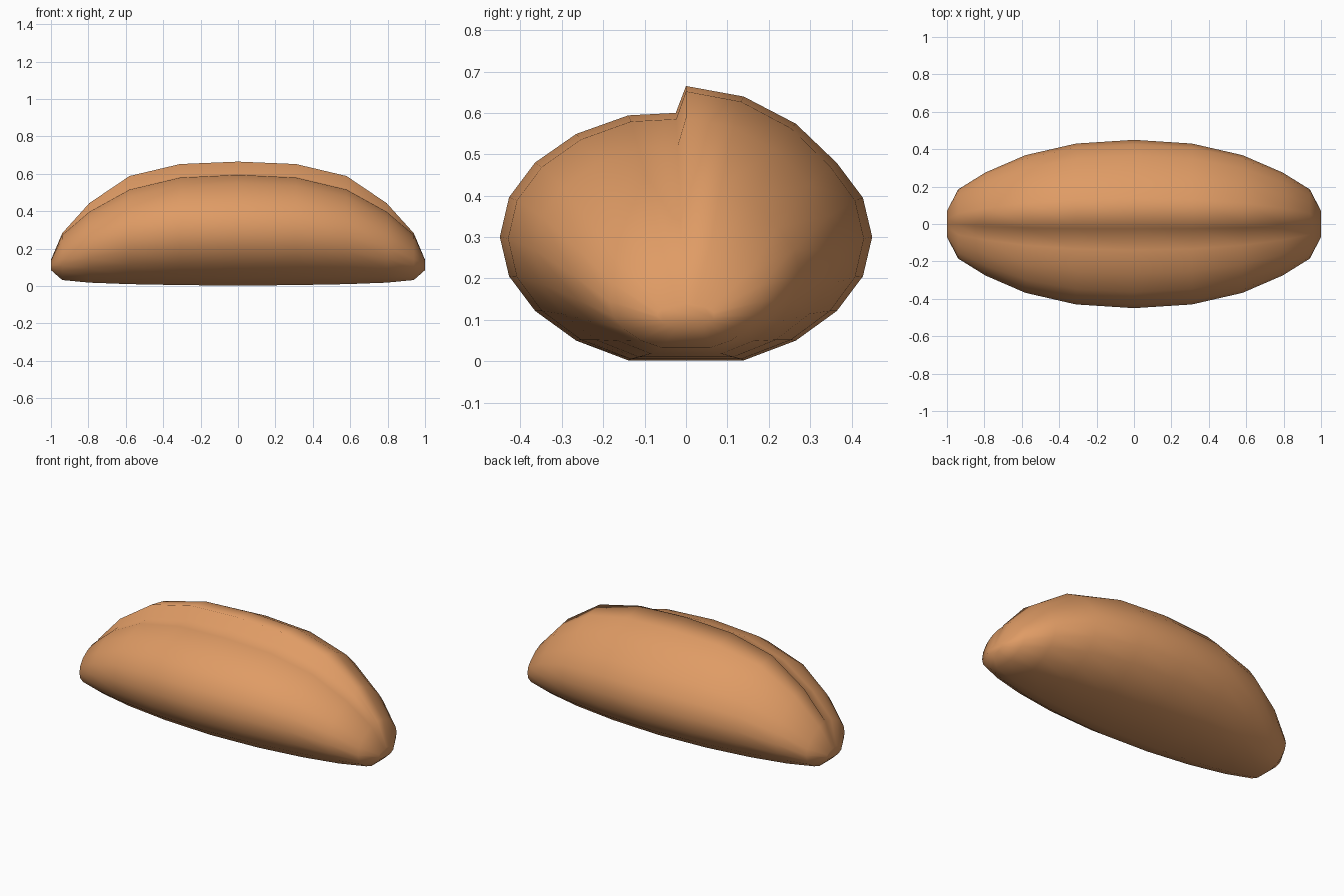
import bpy, bmesh

cube = bpy.data.objects.get("Cube")
if cube:
    bpy.data.objects.remove(cube, do_unlink=True)

crust = bpy.data.materials.new("golden_crust")
crust.use_nodes = True
colour = (0.74, 0.33, 0.13, 1)
crust.diffuse_color = colour
shader = crust.node_tree.nodes["Principled BSDF"]
shader.inputs["Base Color"].default_value = colour
shader.inputs["Roughness"].default_value = 0.8

# Loaf stations: x, half width, bottom, top of the front lobe, top of the back lobe
half = [(0, .45, .002, .60, .665), (.31, .43, .005, .585, .652), (.58, .368, .01, .52, .588),
        (.795, .275, .018, .40, .443), (.94, .185, .032, .275, .282), (1, .07, .085, .138, .14)]
stations = [(-x, *rest) for x, *rest in half[:0:-1]] + half

# Cross-section as (width fraction, height fraction)
lower = [(.31, 0), (.59, .16), (.81, .4), (.95, .68), (1, 1)]
back = [(.95, .26), (.81, .49), (.59, .75), (.31, .93), (0, 1)]
front = [(-.055, 1), (-.31, .98), (-.59, .83), (-.81, .6), (-.95, .32)]


def cross_section(x, w, bottom, front_top, back_top):
    mid = bottom + .45 * (back_top - bottom)
    low = [(u * w, bottom + f * (mid - bottom)) for u, f in lower]
    high_back = [(u * w, mid + f * (back_top - mid)) for u, f in back]
    high_front = [(u * w, mid + f * (front_top - mid)) for u, f in front]
    low_front = [(-y, z) for y, z in reversed(low)]
    return [(x, y, z) for y, z in low + high_back + high_front + low_front]


# Skin the stations into one closed loaf with a raised lip along its slash
bm = bmesh.new()
rings = [[bm.verts.new(p) for p in cross_section(*s)] for s in stations]
count = len(rings[0])
for a, b in zip(rings, rings[1:]):
    for i in range(count):
        j = (i + 1) % count
        bm.faces.new((a[i], a[j], b[j], b[i]))
bm.faces.new(rings[0])
bm.faces.new(rings[-1])
bmesh.ops.recalc_face_normals(bm, faces=bm.faces[:])
for face in bm.faces:
    face.smooth = True

mesh = bpy.data.meshes.new("bread_loaf")
bm.to_mesh(mesh)
bm.free()
mesh.materials.append(crust)
loaf = bpy.data.objects.new("bread_loaf", mesh)
bpy.context.collection.objects.link(loaf)
